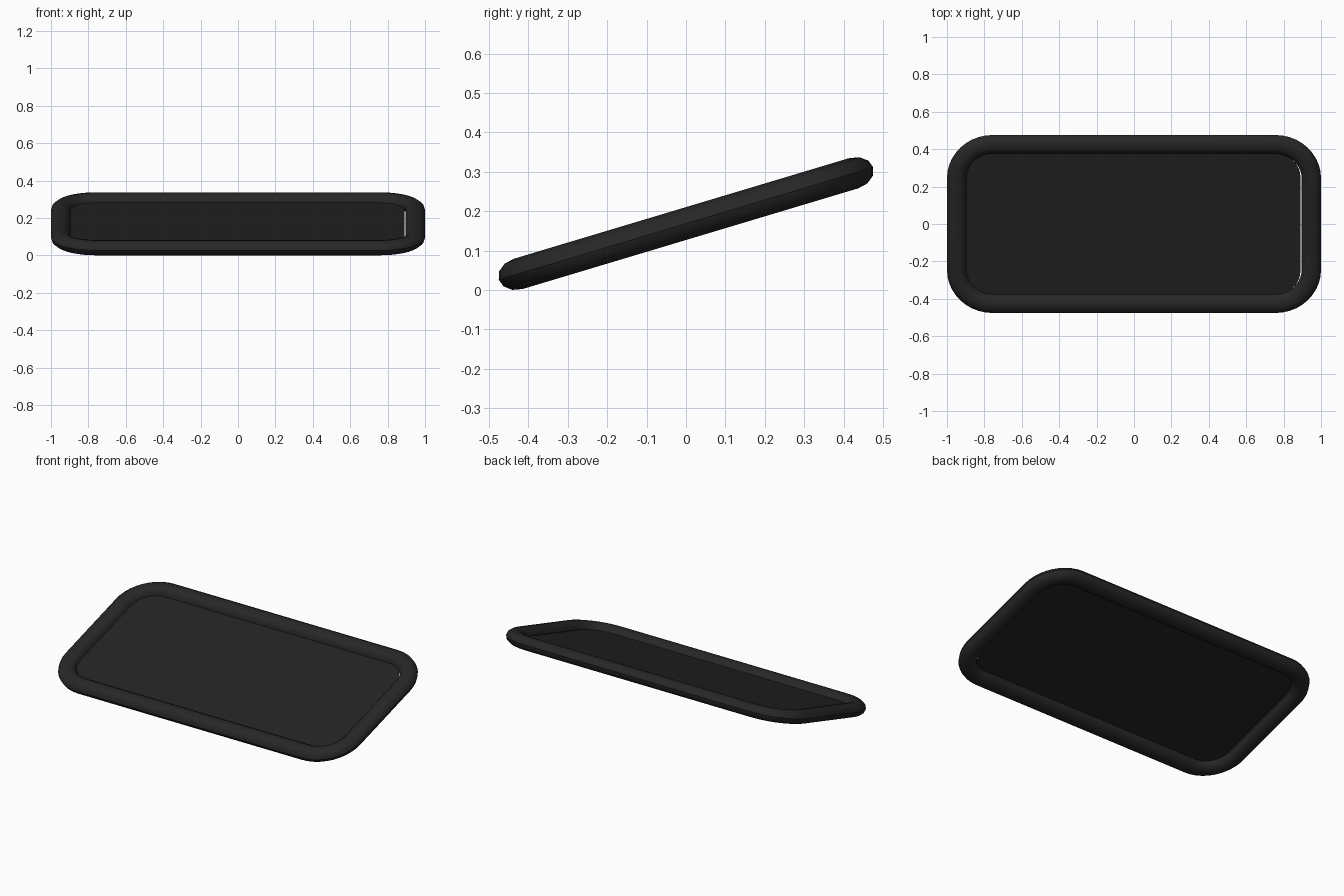
import bpy, bmesh
from math import sin, cos, pi, radians
from mathutils import Matrix

if "Cube" in bpy.data.objects:
    bpy.data.objects.remove(bpy.data.objects["Cube"])

TILT = radians(16.7)
PLACE = Matrix.Translation((0, 0, 0.1686)) @ Matrix.Rotation(TILT, 4, 'X')


def rounded_rect(hx, hy, r, seg=10):
    pts = []
    for k, (sx, sy) in enumerate([(1, 1), (-1, 1), (-1, -1), (1, -1)]):
        for i in range(seg + 1):
            a = (k + i / seg) * pi / 2
            pts.append((sx * (hx - r) + r * cos(a), sy * (hy - r) + r * sin(a)))
    return pts


def finish(bm, name, colour):
    bmesh.ops.recalc_face_normals(bm, faces=bm.faces[:])
    bm.transform(PLACE)
    me = bpy.data.meshes.new(name)
    bm.to_mesh(me)
    bm.free()
    ob = bpy.data.objects.new(name, me)
    bpy.context.collection.objects.link(ob)
    mat = bpy.data.materials.new(name + "_finish")
    mat.diffuse_color = (*colour, 1)
    mat.use_nodes = True
    mat.node_tree.nodes["Principled BSDF"].inputs["Base Color"].default_value = mat.diffuse_color
    me.materials.append(mat)
    bpy.context.view_layer.objects.active = ob
    ob.select_set(True)
    bpy.ops.object.shade_smooth_by_angle(angle=radians(35))
    ob.select_set(False)
    return ob


# Padded rim: oval section swept round a rounded rectangle
HX, HY, R = 0.948, 0.4445, 0.19
SIDES, W, H = 12, 0.052, 0.04
bm = bmesh.new()
rings = []
for j in range(SIDES):
    a = 2 * pi * j / SIDES
    d = W * cos(a)
    rings.append([bm.verts.new((x, y, H * sin(a)))
                  for x, y in rounded_rect(HX + d, HY + d, R + d)])
n = len(rings[0])
for j in range(SIDES):
    p, q = rings[j], rings[(j + 1) % SIDES]
    for i in range(n):
        k = (i + 1) % n
        bm.faces.new((p[i], p[k], q[k], q[i]))
finish(bm, "rim", (0.02, 0.02, 0.02))

# Flat panel, stopping just short of the rim on the right
bm = bmesh.new()
bm.faces.new([bm.verts.new((x - 0.008, y, 0))
              for x, y in rounded_rect(0.898, 0.40, 0.14)])
panel = finish(bm, "panel", (0.017, 0.017, 0.017))
if panel.data.polygons[0].normal.z < 0:
    panel.data.flip_normals()
